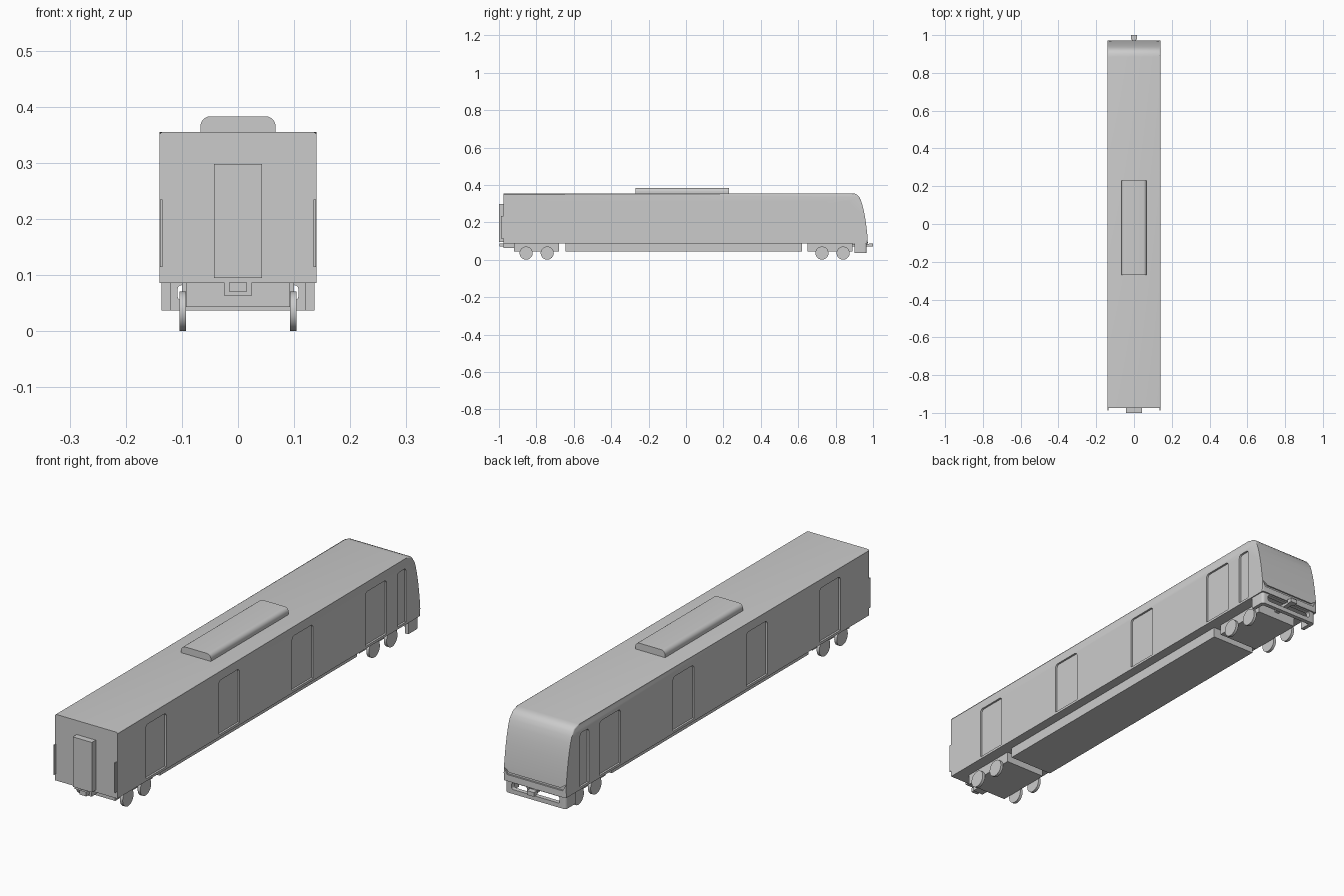
import bpy, bmesh, math
from mathutils import Matrix

if "Cube" in bpy.data.objects:
    bpy.data.objects.remove(bpy.data.objects["Cube"])


def finish(name, bm, smooth=True):
    bmesh.ops.recalc_face_normals(bm, faces=bm.faces)
    me = bpy.data.meshes.new(name)
    bm.to_mesh(me)
    bm.free()
    ob = bpy.data.objects.new(name, me)
    bpy.context.collection.objects.link(ob)
    if smooth:
        activate(ob)
        bpy.ops.object.shade_smooth_by_angle(angle=math.radians(30))
    return ob


def activate(ob):
    bpy.ops.object.select_all(action='DESELECT')
    ob.select_set(True)
    bpy.context.view_layer.objects.active = ob


def prism(pts, axis, a, b):
    """Extrude a 2D profile along axis from a to b."""
    bm = bmesh.new()
    place = {'x': lambda p, t: (t, p[0], p[1]),
             'y': lambda p, t: (p[0], t, p[1]),
             'z': lambda p, t: (p[0], p[1], t)}[axis]
    lo = [bm.verts.new(place(p, a)) for p in pts]
    hi = [bm.verts.new(place(p, b)) for p in pts]
    n = len(pts)
    bm.faces.new(lo)
    bm.faces.new(hi)
    for i in range(n):
        bm.faces.new((lo[i], lo[(i + 1) % n], hi[(i + 1) % n], hi[i]))
    return bm


def rect(u0, u1, v0, v1):
    return [(u0, v0), (u1, v0), (u1, v1), (u0, v1)]


def box(name, x0, x1, y0, y1, z0, z1):
    return finish(name, prism(rect(x0, x1, y0, y1), 'z', z0, z1), False)


def bevel(bm, test, r, seg=5):
    edges = [e for e in bm.edges if test(e.verts[0].co, e.verts[1].co)]
    bmesh.ops.bevel(bm, geom=edges, offset=r, segments=seg, profile=0.5, affect='EDGES')


def cut(ob, cutters):
    for c in cutters:
        c.hide_render = True
        m = ob.modifiers.new('cut', 'BOOLEAN')
        m.operation, m.solver, m.object = 'DIFFERENCE', 'EXACT', c
        activate(ob)
        # smoothing is redone after the cuts
        bpy.ops.object.modifier_apply(modifier=m.name)
        bpy.data.objects.remove(c)
    bpy.ops.object.shade_smooth_by_angle(angle=math.radians(30))


# Car body: side profile with the curved cab end
profile = [(-.975, .086), (-.975, .355), (.885, .355), (.903, .353), (.916, .347), (.926, .336),
           (.934, .32), (.942, .297), (.950, .265), (.957, .23), (.963, .19), (.968, .15),
           (.971, .115), (.972, .086)]
bm = prism(profile, 'x', -.14, .14)
bevel(bm, lambda a, b: abs(a.x - b.x) < 1e-5 and (a.z + b.z) / 2 > .09
      and (a.y + b.y) / 2 > -.97, .006, 3)
body = finish('car_body', bm, False)

# Recessed side doors and the sloped groove below the windscreen
cutters = []
doors = [(-.792, -.66), (-.323, -.19), (.148, .283), (.62, .755), (.824, .88)]
for y0, y1 in doors:
    for s in (-1, 1):
        bm = prism(rect(y0, y1, .096, .315), 'x', s * .132, s * .17)
        bevel(bm, lambda a, b: abs(a.x - b.x) > .01 and a.z > .3, .014)
        cutters.append(finish('door_cutter', bm, False))
groove = [(-.125, .112), (.125, .112), (.138, .138), (.115, .122), (-.115, .122), (-.138, .138)]
cutters.append(finish('groove_cutter', prism(groove, 'y', .964, 1.0), False))
cut(body, cutters)

# Roof unit with rounded long edges
bm = prism(rect(-.067, .067, .35, .383), 'y', -.27, .23)
bevel(bm, lambda a, b: abs(a.y - b.y) > .1 and a.z > .37, .018, 6)
finish('roof_unit', bm)

# Underframe and bogies
box('underframe', -.1, .1, -.645, .62, .043, .088)
for name, y0, y1, wheels in (('front_bogie', -.92, -.68, (-.855, -.742)),
                             ('rear_bogie', .65, .89, (.727, .84))):
    box(name, -.092, .092, y0, y1, .043, .088)
    for y in wheels:
        for s in (-1, 1):
            bm = bmesh.new()
            bmesh.ops.create_cone(bm, cap_ends=True, segments=40, radius1=.035, radius2=.035,
                                  depth=.012,
                                  matrix=Matrix.Translation((s * .0985, y, .0355))
                                  @ Matrix.Rotation(math.pi / 2, 4, 'Y'))
            finish(name + '_wheel', bm)

# Gangway end: door, end strips and coupler
box('gangway_door', -.043, .043, -1.0, -.97, .095, .298)
for s in (-1, 1):
    box('end_strip', s * .137 - .002, s * .137 + .002, -.988, -.97, .114, .235)
box('front_coupler_block', -.024, .024, -.975, -.90, .063, .088)
box('front_coupler', -.015, .015, -.997, -.97, .07, .088)

# Cab skirt: U-shaped bumper with a wide opening for the coupler
u = [(-.136, .9), (-.136, .966), (.136, .966), (.136, .9), (.12, .9), (.12, .948),
     (-.12, .948), (-.12, .9)]
bm = prism(u, 'z', .037, .088)
bevel(bm, lambda a, b: abs(a.z - b.z) > .01 and a.y > .96, .012)
skirt = finish('cab_skirt', bm, False)
bm = prism(rect(-.108, .108, .055, .082), 'y', .93, 1.0)
bevel(bm, lambda a, b: abs(a.y - b.y) > .01, .008, 3)
cut(skirt, [finish('skirt_cutter', bm, False)])

# Cab coupler
box('rear_coupler_bar', -.01, .01, .88, .985, .072, .084)
box('rear_coupler_head', -.016, .016, .978, 1.0, .07, .087)
